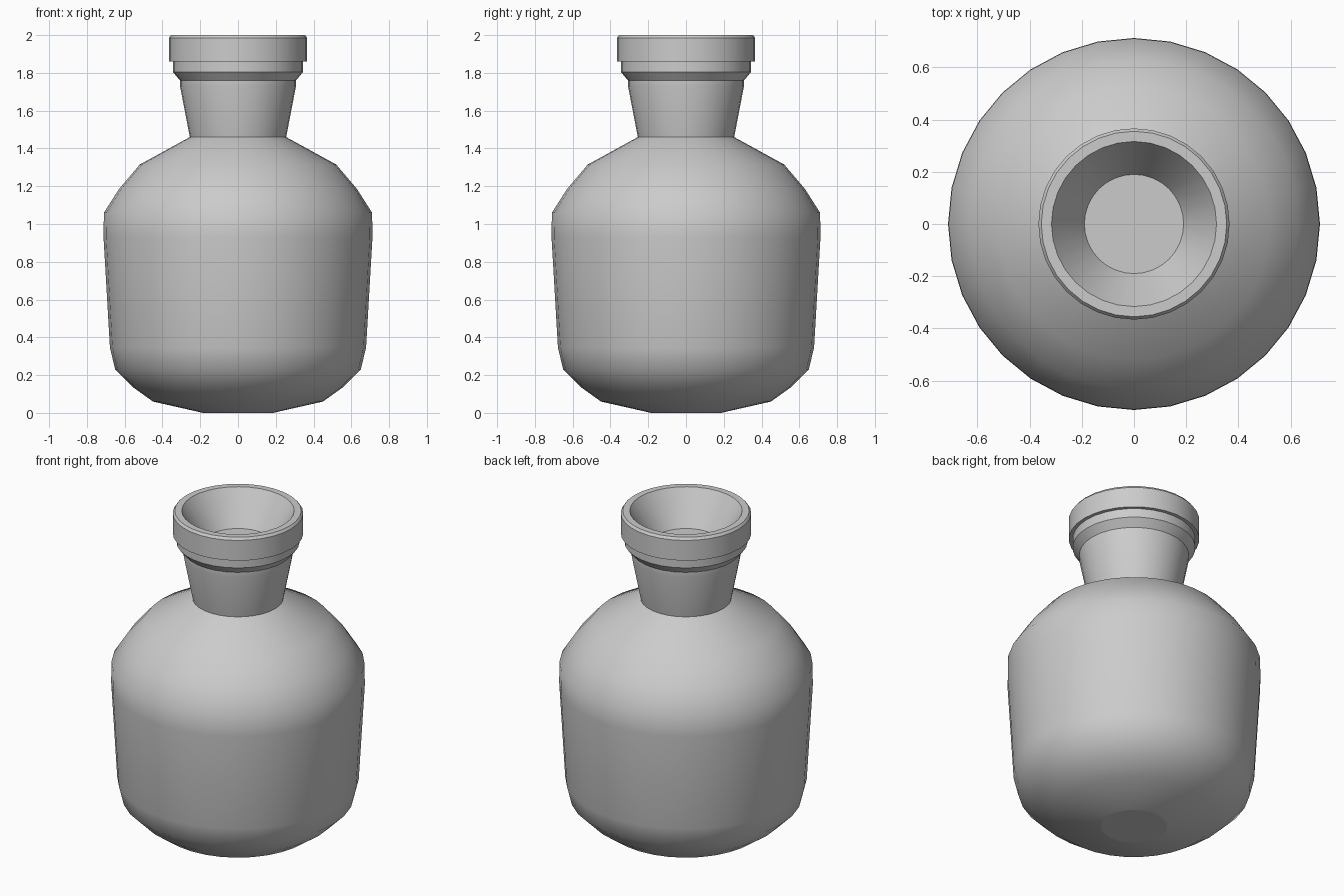
import bpy, bmesh, math

if "Cube" in bpy.data.objects:
    bpy.data.objects.remove(bpy.data.objects["Cube"])

SEGMENTS = 32


def lathe(name, profile, sharp=(), cap_first=False, cap_last=False):
    """Revolve (radius, z) points around z; 'sharp' lists hard-edged ring indices."""
    bm = bmesh.new()
    rings = []
    for r, z in profile:
        rings.append([bm.verts.new((r * math.cos(2 * math.pi * i / SEGMENTS),
                                    r * math.sin(2 * math.pi * i / SEGMENTS), z))
                      for i in range(SEGMENTS)])
    for a, b in zip(rings, rings[1:]):
        for i in range(SEGMENTS):
            j = (i + 1) % SEGMENTS
            bm.faces.new((a[i], a[j], b[j], b[i])).smooth = True
    if cap_first:
        bm.faces.new(rings[0][::-1])
    if cap_last:
        bm.faces.new(rings[-1])
    for k in sharp:
        for i in range(SEGMENTS):
            bm.edges.get((rings[k][i], rings[k][(i + 1) % SEGMENTS])).smooth = False
    mesh = bpy.data.meshes.new(name)
    bm.to_mesh(mesh)
    bm.free()
    obj = bpy.data.objects.new(name, mesh)
    bpy.context.collection.objects.link(obj)
    return obj


# Rounded bottle body with a small flat base
lathe("bottle_body", [
    (0.185, 0.0), (0.45, 0.06), (0.555, 0.135), (0.65, 0.23), (0.678, 0.345),
    (0.712, 0.93), (0.71, 1.06), (0.63, 1.185), (0.52, 1.315), (0.255, 1.46),
], sharp=(0,), cap_first=True)

# Flared neck, stepped collar, rim and funnel mouth down to its floor
lathe("bottle_neck", [
    (0.255, 1.46), (0.307, 1.73), (0.307, 1.76), (0.345, 1.805), (0.345, 1.86),
    (0.366, 1.86), (0.366, 1.985), (0.355, 2.0), (0.316, 2.0), (0.19, 1.8),
], sharp=(0, 2, 3, 4, 5, 6, 7, 8, 9), cap_last=True)
